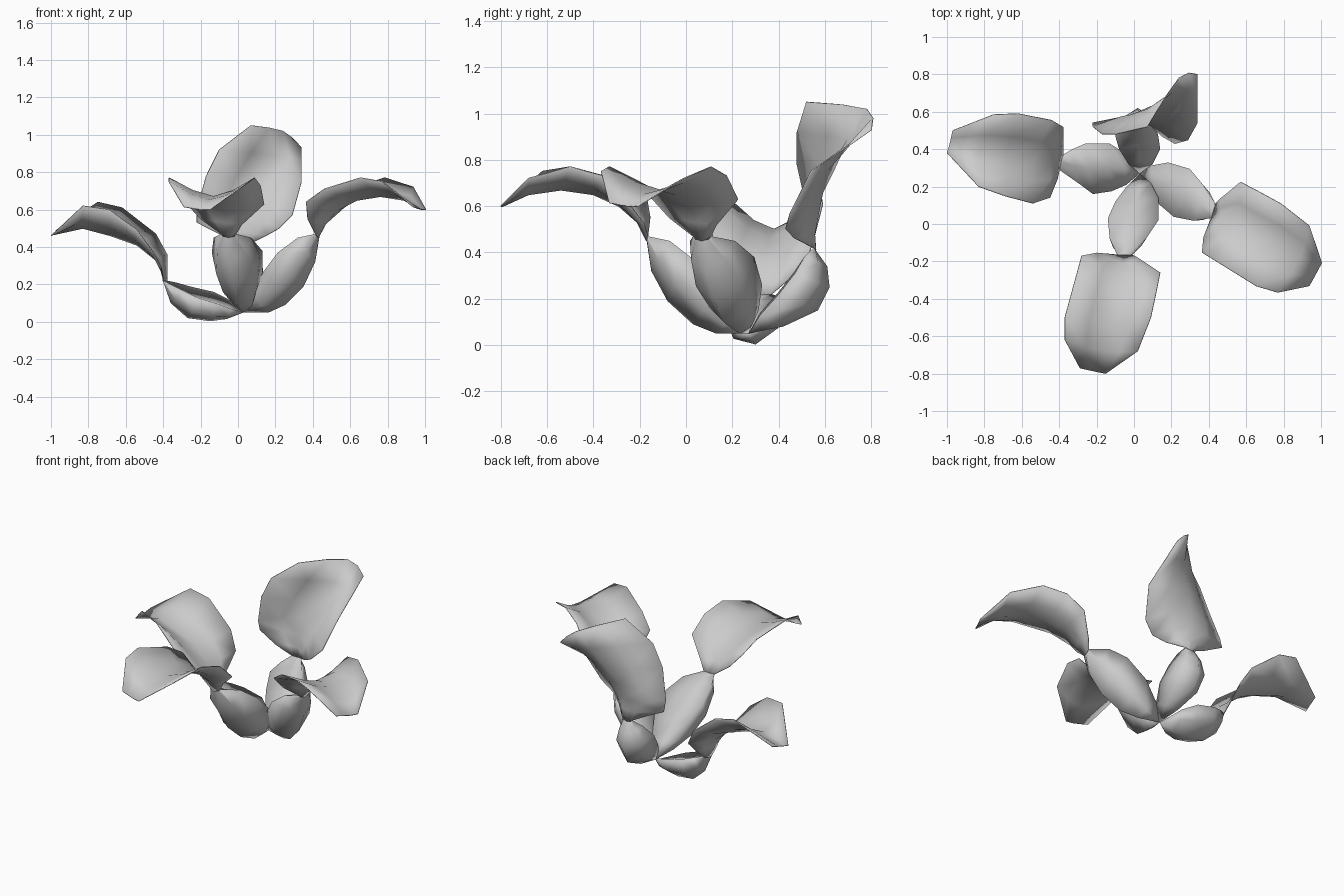
import bpy, bmesh
from math import radians
from mathutils import Vector, Matrix

HUB = Vector((0.03, 0.27, 0.0))


def leaf(name, stations, turn=0, pod=False):
    """Skin a curved leaf across (edge, midrib, edge) stations; a pod is closed on its inner side."""
    spin = Matrix.Translation(HUB) @ Matrix.Rotation(radians(turn), 4, 'Z') @ Matrix.Translation(-HUB)
    near, mid, far = (.56, .63, -.19) if pod else (.4, .675, -.075)   # pods are rounder
    bm = bmesh.new()
    rows = []
    for st in stations:
        l, m, r = (Vector(p) for p in st)
        row = [l, near * l + mid * m + far * r, m, near * r + mid * m + far * l, r]
        if pod:
            row += [.43 * (l + r) + .14 * m, l]   # shallow inner crease
        rows.append([bm.verts.new(spin @ p) for p in row])
    for a, b in zip(rows, rows[1:]):
        for i in range(len(a) - 1):
            bm.faces.new((a[i], a[i + 1], b[i + 1], b[i]))
    bmesh.ops.remove_doubles(bm, verts=bm.verts, dist=0.0005)
    bmesh.ops.recalc_face_normals(bm, faces=bm.faces)
    me = bpy.data.meshes.new(name)
    bm.to_mesh(me)
    bm.free()
    for p in me.polygons:
        p.use_smooth = True
    ob = bpy.data.objects.new(name, me)
    bpy.context.collection.objects.link(ob)
    if not pod:
        thick = ob.modifiers.new("thin", 'SOLIDIFY')
        thick.thickness = 0.005
        thick.offset = 0
    return ob


root = [(.03, .27, .05)] * 3

# Front cup and blade, reused for the right side
front_cup = [
    root,
    [(-.04, .20, .15), (.03, .13, .05), (.09, .22, .15)],
    [(-.10, .12, .27), (.00, .03, .09), (.13, .14, .26)],
    [(-.14, .03, .37), (-.02, -.08, .19), (.13, .02, .38)],
    [(-.13, -.08, .45), (-.04, -.15, .32), (.07, -.07, .45)],
    [(-.09, -.165, .47), (-.05, -.17, .45), (-.01, -.165, .47)],
]
front_blade = [
    front_cup[-1],
    [(-.20, -.155, .55), (-.06, -.21, .53), (.02, -.18, .52)],
    [(-.28, -.17, .64), (-.07, -.29, .60), (.14, -.26, .63)],
    [(-.31, -.28, .71), (-.10, -.40, .65), (.12, -.36, .73)],
    [(-.37, -.50, .77), (-.13, -.54, .67), (.09, -.50, .77)],
    [(-.37, -.62, .75), (-.16, -.68, .65), (.02, -.68, .72)],
    [(-.29, -.77, .615), (-.20, -.79, .60), (-.15, -.80, .60)],
]

# Left cup and blade: lower and flatter
left_cup = [
    root,
    [(-.05, .38, .12), (-.06, .29, .015), (-.04, .21, .07)],
    [(-.13, .43, .16), (-.15, .30, .003), (-.12, .175, .10)],
    [(-.26, .43, .19), (-.27, .31, .02), (-.22, .16, .13)],
    [(-.33, .40, .21), (-.36, .32, .10), (-.30, .22, .17)],
    [(-.38, .37, .22), (-.39, .33, .20), (-.40, .29, .22)],
]
left_blade = [
    left_cup[-1],
    [(-.38, .44, .28), (-.41, .33, .27), (-.41, .24, .29)],
    [(-.38, .52, .36), (-.44, .33, .33), (-.45, .14, .37)],
    [(-.44, .555, .47), (-.54, .34, .41), (-.54, .11, .49)],
    [(-.62, .59, .61), (-.68, .36, .46), (-.69, .15, .60)],
    [(-.75, .585, .64), (-.83, .38, .50), (-.83, .20, .62)],
    [(-.97, .50, .49), (-.985, .43, .47), (-1.0, .38, .46)],
]

# Back cup and blade: upright
back_cup = [
    root,
    [(.10, .32, .13), (.03, .42, .08), (-.03, .32, .14)],
    [(.14, .40, .22), (.02, .57, .15), (-.08, .40, .23)],
    [(.13, .47, .31), (.02, .62, .25), (-.10, .47, .32)],
    [(.10, .51, .38), (.02, .61, .34), (-.05, .51, .38)],
    [(.07, .55, .42), (.03, .56, .41), (.00, .55, .42)],
]
back_blade = [
    back_cup[-1],
    [(.15, .47, .46), (.04, .555, .48), (-.10, .53, .47)],
    [(.22, .43, .50), (.04, .57, .56), (-.22, .54, .53)],
    [(.29, .45, .57), (.06, .59, .66), (-.22, .52, .60)],
    [(.34, .54, .75), (.12, .64, .76), (-.17, .48, .78)],
    [(.34, .70, .86), (.20, .70, .89), (-.10, .48, .92)],
    [(.34, .80, .93), (.24, .78, 1.02), (.07, .52, 1.05)],
]

for side, cup, blade, turn in (("front", front_cup, front_blade, 0),
                               ("right", front_cup, front_blade, 73.5),
                               ("left", left_cup, left_blade, 0),
                               ("back", back_cup, back_blade, 0)):
    leaf(side + "_leaf_cup", cup, turn, pod=True)
    leaf(side + "_leaf_blade", blade, turn)
